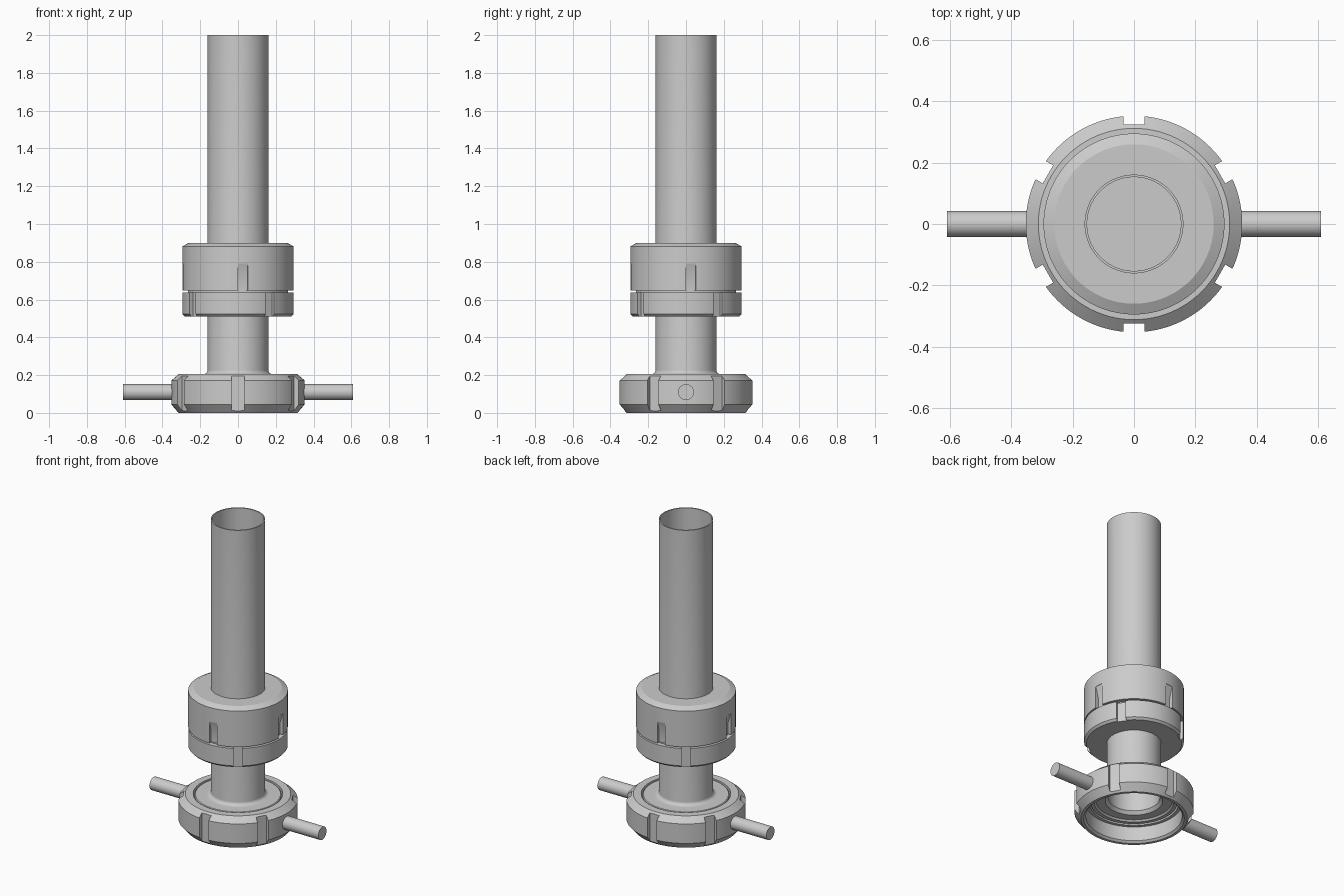
import bpy, bmesh, math
from mathutils import Matrix

if "Cube" in bpy.data.objects:
    bpy.data.objects.remove(bpy.data.objects["Cube"])

SEG = 96


def make_object(name, bm):
    bmesh.ops.recalc_face_normals(bm, faces=bm.faces[:])
    mesh = bpy.data.meshes.new(name)
    bm.to_mesh(mesh)
    bm.free()
    ob = bpy.data.objects.new(name, mesh)
    bpy.context.collection.objects.link(ob)
    return ob


def lathe(name, profile):
    """Revolve a closed (radius, z) loop around z."""
    bm = bmesh.new()
    rings = []
    for i in range(SEG):
        a = 2 * math.pi * i / SEG
        rings.append([bm.verts.new((r * math.cos(a), r * math.sin(a), z)) for r, z in profile])
    n = len(profile)
    for i in range(SEG):
        p, q = rings[i], rings[(i + 1) % SEG]
        for j in range(n):
            k = (j + 1) % n
            bm.faces.new((p[j], q[j], q[k], p[k]))
    return make_object(name, bm)


def cut_slots(ob, section, width, angles):
    """Cut slots whose (radius, z) section is extruded across the given width."""
    bm = bmesh.new()
    for deg in angles:
        rot = Matrix.Rotation(math.radians(deg), 3, 'Z')
        sides = []
        for y in (-width / 2, width / 2):
            vs = [bm.verts.new((r, y, z)) for r, z in section]
            for v in vs:
                v.co = rot @ v.co
            bm.faces.new(vs)
            sides.append(vs)
        n = len(section)
        for j in range(n):
            k = (j + 1) % n
            bm.faces.new((sides[0][j], sides[0][k], sides[1][k], sides[1][j]))
    cutter = make_object("slot_cutter", bm)
    cutter.hide_render = True
    mod = ob.modifiers.new("slots", 'BOOLEAN')
    mod.operation = 'DIFFERENCE'
    mod.solver = 'EXACT'
    mod.object = cutter
    bpy.context.view_layer.objects.active = ob
    bpy.ops.object.modifier_apply(modifier=mod.name)
    bpy.data.objects.remove(cutter)


def cylinder(name, radius, depth, matrix):
    bm = bmesh.new()
    bmesh.ops.create_cone(bm, cap_ends=True, segments=48, radius1=radius,
                          radius2=radius, depth=depth, matrix=matrix)
    return make_object(name, bm)


# Pipe with filleted foot that widens into the union liner
fillet = [(0.187 - 0.026 * math.cos(t), 0.226 - 0.022 * math.sin(t))
          for t in [math.pi / 2 * i / 6 for i in range(7)]]
pipe = lathe("pipe_with_liner",
             [(0.153, 2.0), (0.161, 2.0)] + fillet +
             [(0.252, 0.204), (0.257, 0.199), (0.257, 0.11), (0.235, 0.11),
              (0.225, 0.12), (0.17, 0.12), (0.153, 0.14)])

# Closing disc of the valve inside the pipe
disc = cylinder("valve_disc", 0.155, 0.03, Matrix.Translation((0, 0, 0.62)))

# Base union nut with six spanner slots
base_nut = lathe("base_nut",
                 [(0.265, 0.206), (0.312, 0.206), (0.353, 0.172), (0.353, 0.045),
                  (0.315, 0.0), (0.298, 0.0), (0.285, 0.012), (0.285, 0.105),
                  (0.265, 0.105)])
cut_slots(base_nut, [(0.324, -0.05), (0.42, -0.05), (0.42, 0.25), (0.324, 0.25)],
          0.068, [30 + 60 * i for i in range(6)])

# Two handle bars
handles = []
for name, s in (("handle_right", 1), ("handle_left", -1)):
    m = Matrix.Translation((s * 0.458, 0, 0.11)) @ Matrix.Rotation(math.pi / 2, 4, 'Y')
    handles.append(cylinder(name, 0.042, 0.304, m))

# Upper valve housing with four tapered slots
housing = lathe("valve_housing",
                [(0.158, 0.9), (0.26, 0.9), (0.295, 0.882), (0.295, 0.648),
                 (0.265, 0.648), (0.265, 0.60), (0.158, 0.60)])
cut_slots(housing, [(0.272, 0.64), (0.35, 0.64), (0.35, 0.79), (0.292, 0.79), (0.272, 0.72)],
          0.053, [5 + 90 * i for i in range(4)])

# Lower lock nut with four slots
lock_nut = lathe("lock_nut",
                 [(0.158, 0.638), (0.295, 0.638), (0.295, 0.524), (0.282, 0.511),
                  (0.158, 0.511)])
cut_slots(lock_nut, [(0.273, 0.45), (0.35, 0.45), (0.35, 0.70), (0.273, 0.70)],
          0.055, [35 + 90 * i for i in range(4)])

# Smooth round faces, keep edges crisp
for ob in [pipe, disc, base_nut, housing, lock_nut] + handles:
    bpy.ops.object.select_all(action='DESELECT')
    ob.select_set(True)
    bpy.context.view_layer.objects.active = ob
    bpy.ops.object.shade_smooth_by_angle(angle=math.radians(20))
